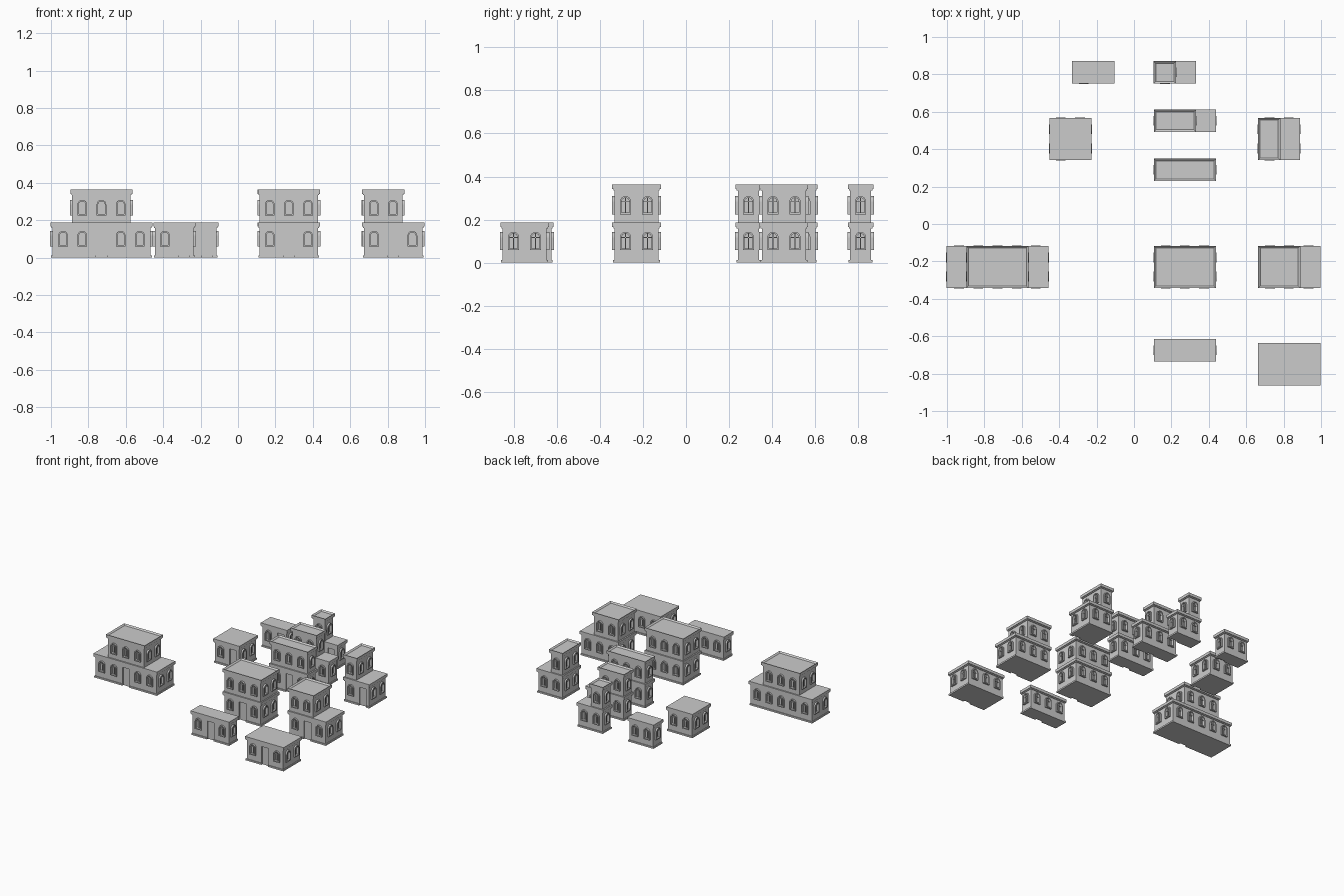
import bpy, bmesh, math
from mathutils import Matrix, Vector

if "Cube" in bpy.data.objects:
    bpy.data.objects.remove(bpy.data.objects["Cube"])

BAY = 0.1068      # width of one window bay
G_TOP = 0.187     # top of the ground storey
U_TOP = 0.363     # top of the upper storey
WIN_LIFT = 0.166  # upper window offset


def box(bm, x0, x1, y0, y1, z0, z1, mat=Matrix()):
    m = mat @ Matrix.Translation(((x0 + x1) / 2, (y0 + y1) / 2, (z0 + z1) / 2))
    m = m @ Matrix.Diagonal((x1 - x0, y1 - y0, z1 - z0, 1))
    return bmesh.ops.create_cube(bm, size=1, matrix=m)["verts"]


def slab(bm, cx, cy, hx, hy, z0, z1):
    return box(bm, cx - hx, cx + hx, cy - hy, cy + hy, z0, z1)


def finish(bm, name):
    bmesh.ops.recalc_face_normals(bm, faces=bm.faces)
    me = bpy.data.meshes.new(name)
    bm.to_mesh(me)
    bm.free()
    ob = bpy.data.objects.new(name, me)
    bpy.context.collection.objects.link(ob)
    return ob


def arch(r, z0, zs, n=8):
    # outline of an arched opening, x/z pairs
    pts = [(r, z0)]
    pts += [(r * math.cos(math.pi * i / n), zs + r * math.sin(math.pi * i / n)) for i in range(n + 1)]
    return pts + [(-r, z0)]


def arch_prism(bm, mat, r, z0, zs, y0, y1):
    rings = [[bm.verts.new(mat @ Vector((x, y, z))) for x, z in arch(r, z0, zs)] for y in (y0, y1)]
    n = len(rings[0])
    for i in range(n):
        j = (i + 1) % n
        bm.faces.new((rings[0][i], rings[0][j], rings[1][j], rings[1][i]))
    bm.faces.new(rings[0])
    bm.faces.new(rings[1][::-1])


def window_trim(bm, mat, dz):
    # raised arched surround, open in the middle
    loops = []
    for r, z0, y in ((0.026, 0.058, 0.0005), (0.026, 0.058, -0.012),
                     (0.018, 0.066, -0.012), (0.018, 0.066, 0.0005)):
        loops.append([bm.verts.new(mat @ Vector((x, y, z + dz))) for x, z in arch(r, z0, 0.117)])
    n = len(loops[0])
    for a in range(4):
        p, q = loops[a], loops[(a + 1) % 4]
        for i in range(n):
            j = (i + 1) % n
            bm.faces.new((p[i], p[j], q[j], q[i]))
    # glazing bars
    box(bm, -0.0018, 0.0018, -0.001, 0.0075, 0.064 + dz, 0.135 + dz, mat)
    box(bm, -0.0182, 0.0182, -0.0005, 0.0075, 0.115 + dz, 0.119 + dz, mat)


def cut(ob, cutter):
    mod = ob.modifiers.new("openings", "BOOLEAN")
    mod.operation = "DIFFERENCE"
    mod.solver = "EXACT"
    mod.object = cutter
    dg = bpy.context.evaluated_depsgraph_get()
    me = bpy.data.meshes.new_from_object(ob.evaluated_get(dg))
    ob.modifiers.clear()
    ob.data = me


def storey(name, cx, cy, nx, ny, z0, z1, dz, door=None, recess=False):
    hx, hy = nx * BAY / 2 - 0.004, ny * BAY / 2 - 0.004
    trim, cutter = bmesh.new(), bmesh.new()
    # front, right, back, left walls
    for k, (n, h) in enumerate(((nx, hy), (ny, hx), (nx, hy), (ny, hx))):
        step = BAY * 0.96
        base = Matrix.Translation((cx, cy, 0)) @ Matrix.Rotation(k * math.pi / 2, 4, "Z")
        for i in range(n):
            m = base @ Matrix.Translation(((i - (n - 1) / 2) * step, -h, 0))
            if k == 0 and i == door:
                box(cutter, -0.029, 0.029, -0.02, 0.008, -0.01, 0.14, m)
            else:
                window_trim(trim, m, dz)
                arch_prism(cutter, m, 0.018, 0.066 + dz, 0.117 + dz, -0.02, 0.007)
    c = finish(cutter, name + "_cutter")
    c.hide_render = True
    bm = bmesh.new()
    slab(bm, cx, cy, hx, hy, z0, z1 - 0.01)
    cut(finish(bm, name + "_walls"), c)
    if door is not None:
        # low plinth, broken at the doorway
        bm = bmesh.new()
        slab(bm, cx, cy, hx + 0.006, hy + 0.006, 0, 0.012)
        cut(finish(bm, name + "_plinth"), c)
    bpy.data.objects.remove(c)
    finish(trim, name + "_window_frames")
    # stepped cornice and roof
    bm = bmesh.new()
    slab(bm, cx, cy, hx + 0.005, hy + 0.005, z1 - 0.029, z1 - 0.02)
    slab(bm, cx, cy, hx + 0.010, hy + 0.010, z1 - 0.022, z1)
    if recess:
        bm.faces.ensure_lookup_table()
        top = max(bm.faces, key=lambda f: f.calc_center_median().z)
        bmesh.ops.inset_region(bm, faces=[top], thickness=0.024)
        for v in top.verts:
            v.co.z -= 0.015
    finish(bm, name + "_roof")


# name, centre x, centre y, bays wide, bays deep, door bay, upper (first bay, count)
HOUSES = [
    ("small_house", -0.218, 0.811, 2, 1, 1, None),
    ("small_tower_house", 0.218, 0.811, 2, 1, 1, (0, 1)),
    ("square_house", -0.34, 0.455, 2, 2, 1, None),
    ("square_tower_house", 0.776, 0.455, 2, 2, 1, (0, 1)),
    ("narrow_stepped_house", 0.272, 0.552, 3, 1, 1, (0, 2)),
    ("narrow_tall_house", 0.272, 0.29, 3, 1, 1, (0, 3)),
    ("long_hall", -0.73, -0.23, 5, 2, 2, (1, 3)),
    ("wide_tall_house", 0.272, -0.23, 3, 2, 1, (0, 3)),
    ("wide_stepped_house", 0.83, -0.23, 3, 2, 1, (0, 2)),
    ("narrow_low_house", 0.272, -0.675, 3, 1, 1, None),
    ("wide_low_house", 0.83, -0.75, 3, 2, 1, None),
]
for name, cx, cy, nx, ny, door, upper in HOUSES:
    storey(name + "_ground", cx, cy, nx, ny, 0, G_TOP, 0, door)
    if upper:
        first, count = upper
        ux = cx + (first + count / 2 - nx / 2) * BAY
        storey(name + "_upper", ux, cy, count, ny, G_TOP - 0.005, U_TOP, WIN_LIFT, None, True)
